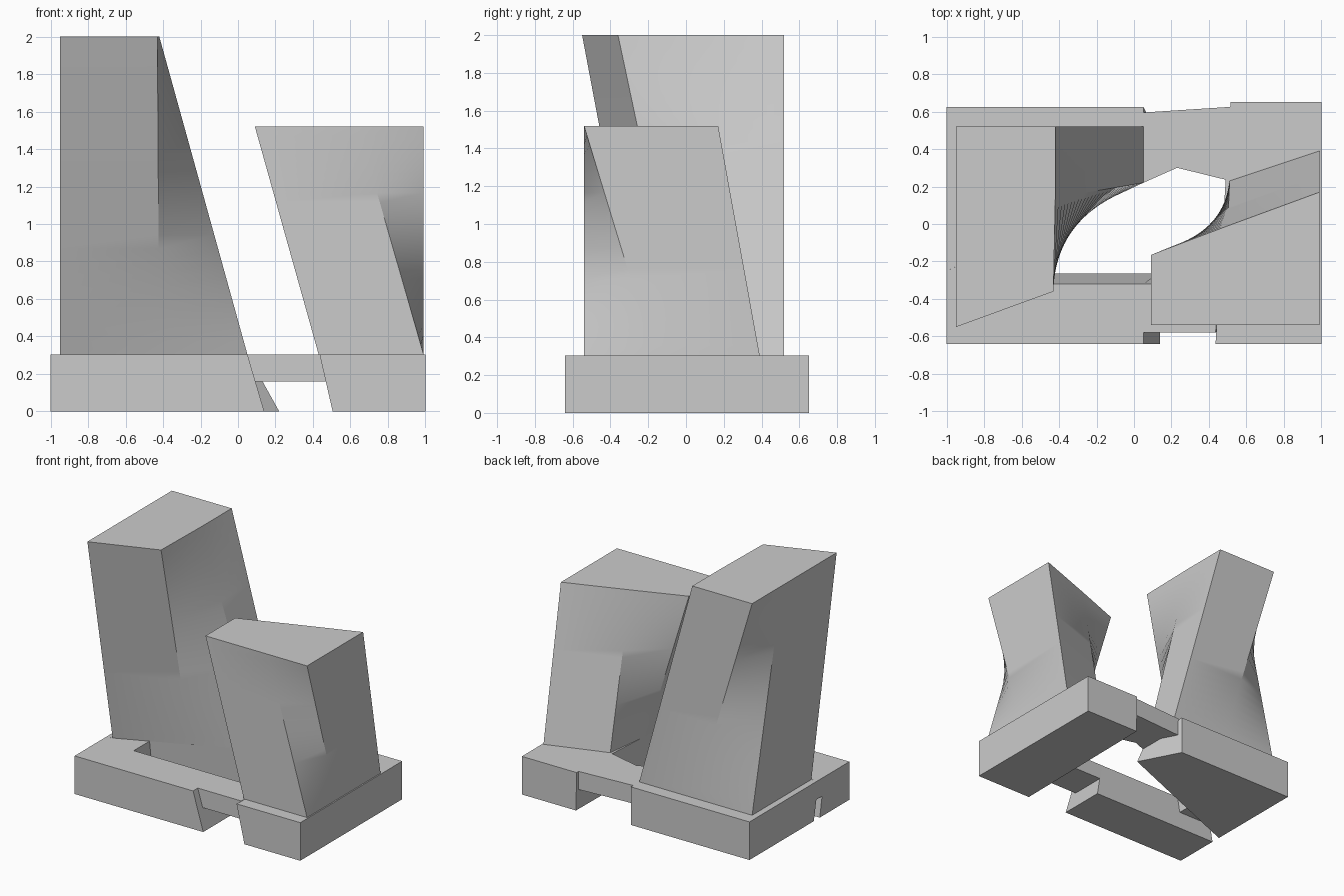
import bpy, bmesh, math

if "Cube" in bpy.data.objects:
    bpy.data.objects.remove(bpy.data.objects["Cube"])


def loft(name, z0, z1, bottom, top=None, steps=1, smooth=False):
    """Solid between two counter-clockwise outlines, interpolated in rings."""
    top = top or bottom
    bm = bmesh.new()
    rings = []
    for i in range(steps + 1):
        t = i / steps
        rings.append([bm.verts.new((a[0] + (b[0] - a[0]) * t,
                                    a[1] + (b[1] - a[1]) * t,
                                    z0 + (z1 - z0) * t))
                      for a, b in zip(bottom, top)])
    n = len(bottom)
    for lo, hi in zip(rings, rings[1:]):
        for j in range(n):
            k = (j + 1) % n
            bm.faces.new((lo[j], lo[k], hi[k], hi[j]))
    bm.faces.new(rings[0][::-1])
    bm.faces.new(rings[-1])
    mesh = bpy.data.meshes.new(name)
    bm.to_mesh(mesh)
    bm.free()
    ob = bpy.data.objects.new(name, mesh)
    bpy.context.collection.objects.link(ob)
    if smooth:
        bpy.ops.object.select_all(action='DESELECT')
        ob.select_set(True)
        bpy.context.view_layer.objects.active = ob
        bpy.ops.object.shade_smooth_by_angle(angle=math.radians(25))
    return ob


Z_BRIDGE, Z_BASE = 0.16, 0.305

# Towers: two opposite corners of each are scooped by twisted ruled faces
loft("tall_tower", Z_BASE, 2.0,
     [(-.95, -.23), (-.42, .0), (.05, .22), (.05, .52), (-.44, .52), (-.95, .52)],
     [(-.95, -.55), (-.43, -.36), (-.42, .14), (-.42, .52), (-.95, .52), (-.95, .14)],
     24, True)
loft("short_tower", Z_BASE, 1.52,
     [(.43, -.54), (.99, -.54), (.99, -.17), (.99, .39), (.51, .23), (.46, -.16)],
     [(.09, -.54), (.64, -.54), (.99, -.54), (.99, .17), (.5, -.01), (.09, -.165)],
     24, True)

# Base blocks reaching the ground
loft("tall_tower_base", 0, Z_BASE,
     [(-1, -.19), (.22, .30), (.05, .625), (-1, .625)],
     [(-1, -.25), (.05, .22), (.05, .625), (-1, .625)])
loft("short_tower_base", 0, Z_BASE,
     [(.505, -.64), (1, -.64), (1, .65), (.52, .65)],
     [(.435, -.64), (1, -.64), (1, .65), (.515, .65)])
loft("front_base", 0, Z_BASE,
     [(-1, -.64), (.14, -.64), (.14, -.265), (-1, -.265)],
     [(-1, -.64), (.05, -.64), (.05, -.32), (-1, -.32)])

# Raised bridges tying the blocks together around the courtyard
loft("front_bridge", Z_BRIDGE, Z_BASE,
     [(.09, -.58), (.47, -.58), (.48, -.29), (.09, -.29)],
     [(.05, -.58), (.435, -.58), (.46, -.32), (.05, -.32)])
loft("left_bridge", Z_BRIDGE, Z_BASE,
     [(-1, -.295), (-.7, -.295), (-.7, -.10), (-1, -.22)],
     [(-1, -.32), (-.7, -.32), (-.7, -.12), (-1, -.25)])
loft("back_bridge", Z_BRIDGE, Z_BASE,
     [(.13, .26), (.23, .30), (.515, .23), (.515, .625), (.05, .595)],
     [(.05, .22), (.23, .30), (.515, .23), (.515, .625), (.05, .595)])
